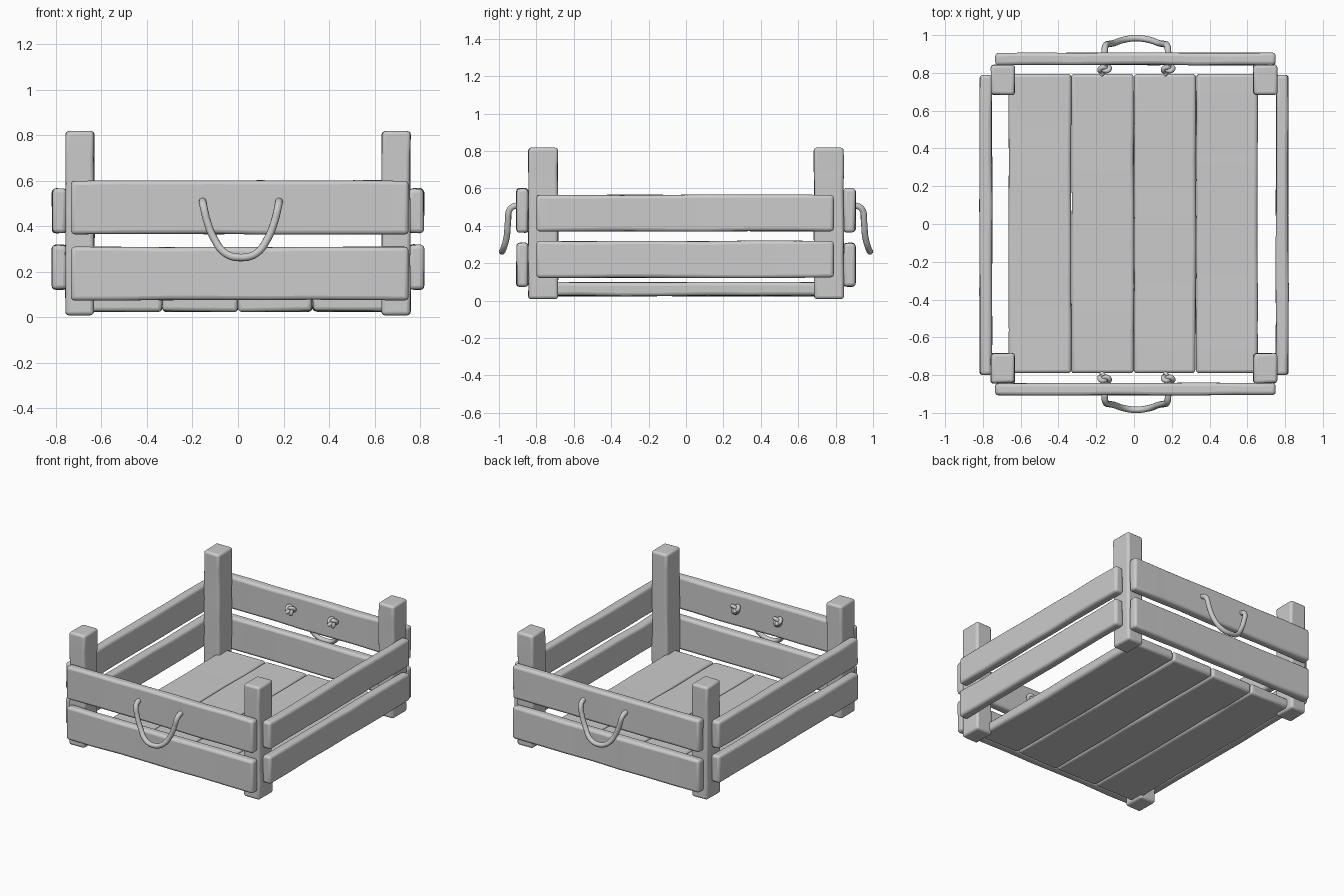
import bpy, bmesh, math, random
from mathutils import Vector

random.seed(4)
cube = bpy.data.objects.get("Cube")
if cube:
    bpy.data.objects.remove(cube, do_unlink=True)

grey = bpy.data.materials.new("plain_grey")
grey.use_nodes = True
colour = (0.6, 0.6, 0.6, 1)
grey.diffuse_color = colour
grey.node_tree.nodes["Principled BSDF"].inputs["Base Color"].default_value = colour


def smooth(ob):
    bpy.ops.object.select_all(action='DESELECT')
    ob.select_set(True)
    bpy.context.view_layer.objects.active = ob
    bpy.ops.object.shade_smooth_by_angle(angle=math.radians(40))


def board(name, low, high, bevel=0.018, wobble=0.003):
    """Hand-cut timber: a box with a slightly wavy length and rounded edges."""
    low, high = Vector(low), Vector(high)
    size = high - low
    axis = max(range(3), key=lambda i: size[i])
    bm = bmesh.new()
    bmesh.ops.create_cube(bm, size=1)
    long_edges = [e for e in bm.edges
                  if abs(e.verts[0].co[axis] - e.verts[1].co[axis]) > 0.5]
    bmesh.ops.subdivide_edges(bm, edges=long_edges, cuts=6)
    for v in bm.verts:
        v.co = Vector([v.co[i] * size[i] for i in range(3)]) + (low + high) / 2
        for i in range(3):
            v.co[i] += random.uniform(-wobble, wobble) * (i != axis)
    mesh = bpy.data.meshes.new(name)
    bm.to_mesh(mesh)
    bm.free()
    mesh.materials.append(grey)
    ob = bpy.data.objects.new(name, mesh)
    bpy.context.collection.objects.link(ob)
    mod = ob.modifiers.new("rounded_edges", 'BEVEL')
    mod.width, mod.segments = bevel, 3
    mod.limit_method, mod.angle_limit = 'ANGLE', math.radians(40)
    smooth(ob)
    return ob


def rope(name, points, radius, cyclic=False):
    """Round cord through the given points."""
    curve = bpy.data.curves.new(name, 'CURVE')
    curve.dimensions = '3D'
    curve.bevel_depth, curve.bevel_resolution = radius, 3
    curve.resolution_u = 5
    curve.use_fill_caps = True
    spline = curve.splines.new('BEZIER')
    spline.bezier_points.add(len(points) - 1)
    for bp, co in zip(spline.bezier_points, points):
        bp.co = co
        bp.handle_left_type = bp.handle_right_type = 'AUTO'
    spline.use_cyclic_u = cyclic
    curve.materials.append(grey)
    ob = bpy.data.objects.new(name, curve)
    bpy.context.collection.objects.link(ob)
    bpy.ops.object.select_all(action='DESELECT')
    ob.select_set(True)
    bpy.context.view_layer.objects.active = ob
    bpy.ops.object.convert(target='MESH')
    smooth(bpy.context.object)


def span(sign, near, far):
    return sorted((sign * near, sign * far))


# Floor boards
edges = [-0.665, -0.332, 0.0, 0.328, 0.655]
for i, (a, b) in enumerate(zip(edges, edges[1:])):
    board(f"floor_board_{i + 1}", (a + 0.001, -0.79, 0.025), (b - 0.001, 0.795, 0.098))

# Corner posts
for sx, side in ((1, "left"), (-1, "right")):
    for sy, end in ((-1, "front"), (1, "back")):
        x, y = span(sx, 0.632, 0.757), span(sy, 0.685, 0.843)
        board(f"{end}_{side}_post", (x[0], y[0], 0.008), (x[1], y[1], 0.818), 0.016)

# Side rails
for sx, side in ((1, "left"), (-1, "right")):
    x = span(sx, 0.752, 0.817)
    for level, z0, z1 in (("lower", 0.122, 0.318), ("upper", 0.37, 0.565)):
        board(f"{side}_{level}_rail", (x[0], -0.80, z0), (x[1], 0.79, z1))

# End rails, rope handles and their knots
cx, half = 0.0125, 0.168
drop = [(1.0, 0.82, 0.505), (1.0, 0.905, 0.508), (0.98, 0.94, 0.49),
        (0.88, 0.952, 0.42), (0.70, 0.958, 0.345), (0.40, 0.975, 0.28)]
for sy, end in ((-1, "front"), (1, "back")):
    y = span(sy, 0.842, 0.906)
    for level, z0, z1 in (("lower", 0.075, 0.308), ("upper", 0.365, 0.60)):
        board(f"{end}_{level}_rail", (-0.735, y[0], z0), (0.75, y[1], z1))
    path = [(cx - half * u, sy * d, z) for u, d, z in drop]
    path.append((cx, sy * 0.984, 0.262))
    path += [(cx + half * u, sy * d, z) for u, d, z in reversed(drop)]
    rope(f"{end}_rope_handle", path, 0.017)
    for s, side in ((1, "left"), (-1, "right")):
        kx = cx + s * half
        # Overhand knot as a flattened trefoil
        knot = []
        for k in range(18):
            t = math.tau * k / 18
            knot.append((kx + 0.0095 * (math.sin(t) + 2 * math.sin(2 * t)),
                         sy * (0.820 + 0.010 * math.sin(3 * t)),
                         0.502 + 0.0095 * (math.cos(t) - 2 * math.cos(2 * t))))
        rope(f"{end}_{side}_knot", knot, 0.013, True)
        rope(f"{end}_{side}_rope_end",
             [(kx, sy * 0.83, 0.505), (kx - 0.005, sy * 0.805, 0.497),
              (kx - 0.018, sy * 0.79, 0.485)], 0.013)
